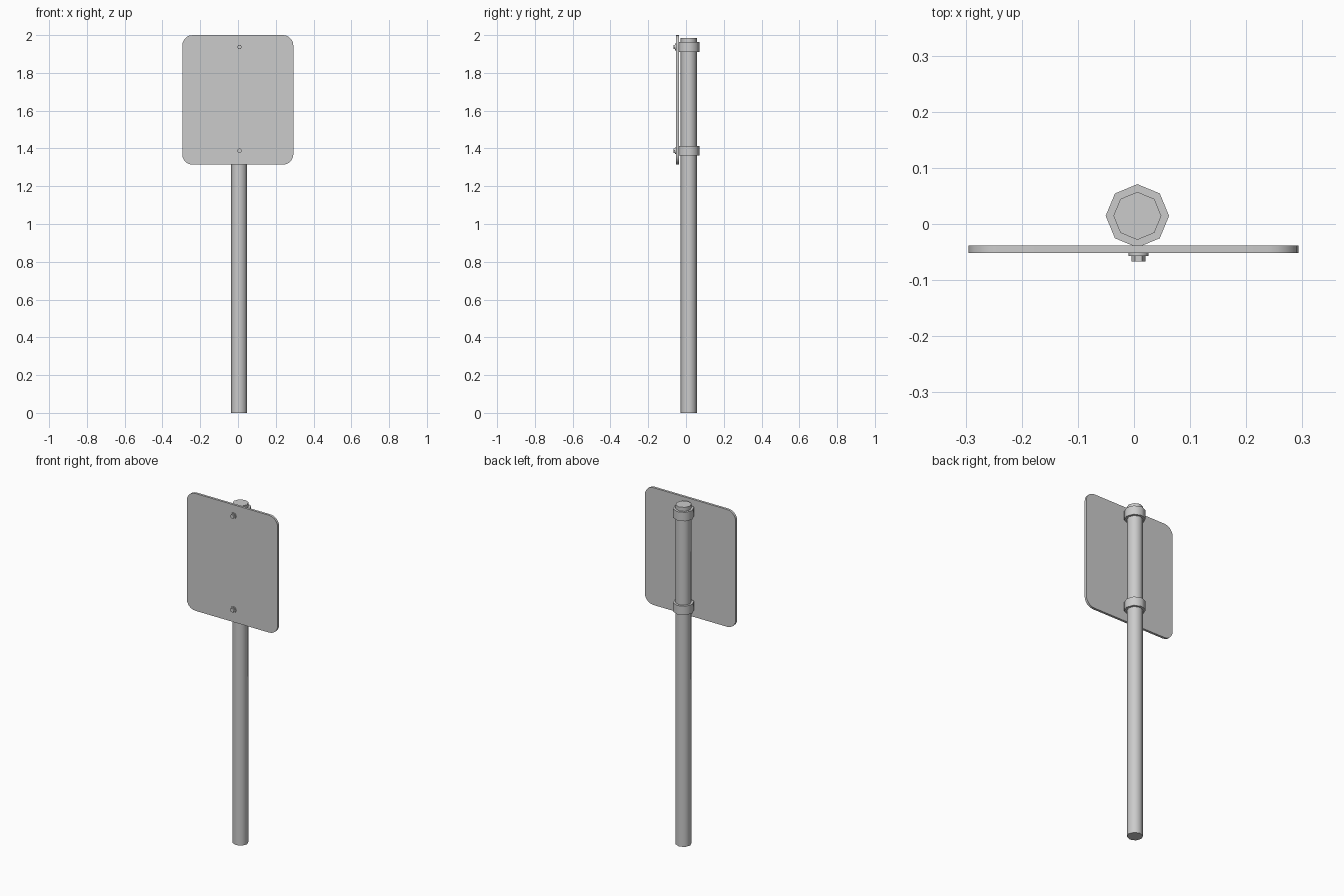
import bpy, bmesh, math

if "Cube" in bpy.data.objects:
    bpy.data.objects.remove(bpy.data.objects["Cube"])

CX, CY = 0.006, 0.0145   # post axis


def finish(name, bm, angle=50):
    bmesh.ops.recalc_face_normals(bm, faces=bm.faces)
    me = bpy.data.meshes.new(name)
    bm.to_mesh(me)
    bm.free()
    ob = bpy.data.objects.new(name, me)
    bpy.context.collection.objects.link(ob)
    bpy.ops.object.select_all(action='DESELECT')
    ob.select_set(True)
    bpy.context.view_layer.objects.active = ob
    bpy.ops.object.shade_smooth_by_angle(angle=math.radians(angle))
    return ob


def prism(name, points, to_lo, to_hi, angle=50):
    """Closed prism between two placements of the same outline."""
    bm = bmesh.new()
    lo = [bm.verts.new(to_lo(*p)) for p in points]
    hi = [bm.verts.new(to_hi(*p)) for p in points]
    n = len(points)
    for i in range(n):
        j = (i + 1) % n
        bm.faces.new((lo[i], lo[j], hi[j], hi[i]))
    bm.faces.new(lo)
    bm.faces.new(hi)
    return finish(name, bm, angle)


def ngon(r, n, cx=0, cy=0):
    return [(cx + r * math.cos(2 * math.pi * i / n), cy + r * math.sin(2 * math.pi * i / n)) for i in range(n)]


def upright(name, pts, z0, z1):
    return prism(name, pts, lambda x, y: (x, y, z0), lambda x, y: (x, y, z1))


def facing(name, pts, y0, y1, angle=50):
    return prism(name, pts, lambda x, z: (x, y0, z), lambda x, z: (x, y1, z), angle)


def clamp_ring(name, r_in, r_out, z0, z1):
    bm = bmesh.new()
    loops = [[bm.verts.new((x, y, z)) for x, y in ngon(r, 8, CX, CY)]
             for r, z in ((r_in, z0), (r_out, z0), (r_out, z1), (r_in, z1))]
    for a in range(4):
        p, q = loops[a], loops[(a + 1) % 4]
        for i in range(8):
            j = (i + 1) % 8
            bm.faces.new((p[i], p[j], q[j], q[i]))
    return finish(name, bm)


# Octagonal post
upright("post", ngon(0.0427, 8, CX, CY), 0.0, 1.986)

# Sign plate with rounded corners
x0, x1, z0, z1, r = -0.295, 0.293, 1.314, 2.0, 0.055
outline = []
for k, (cx, cz) in enumerate(((x1 - r, z1 - r), (x0 + r, z1 - r), (x0 + r, z0 + r), (x1 - r, z0 + r))):
    for s in range(6):
        a = math.pi / 2 * (k + s / 5)
        outline.append((cx + r * math.cos(a), cz + r * math.sin(a)))
facing("sign_plate", outline, -0.052, -0.038)

# Clamps and the bolts through the plate
for label, z in (("upper", 1.937), ("lower", 1.388)):
    clamp_ring(label + "_clamp", 0.042, 0.0565, z - 0.026, z + 0.026)
    facing(label + "_bolt_washer", ngon(0.018, 8, CX + 0.002, z), -0.057, -0.050)
    facing(label + "_bolt_head", ngon(0.0125, 6, CX + 0.002, z), -0.067, -0.056)
